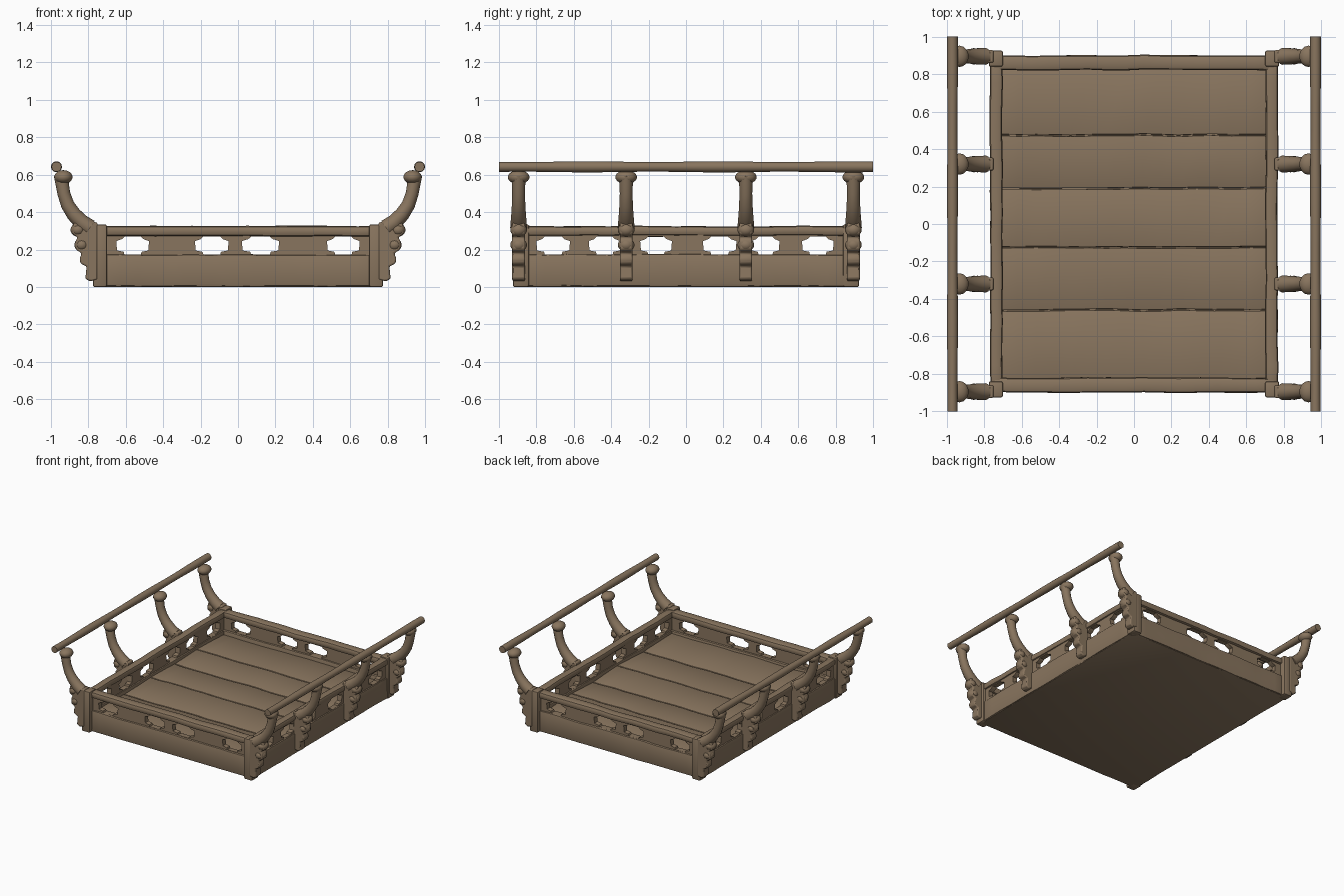
import bpy, bmesh, math
from mathutils import Vector, Matrix, noise

old = bpy.data.objects.get("Cube")
if old:
    bpy.data.objects.remove(old)

wood = bpy.data.materials.new("weathered brown wood")
wood.use_nodes = True
colour = (0.25, 0.178, 0.113, 1)
wood.diffuse_color = colour
wood.node_tree.nodes["Principled BSDF"].inputs["Base Color"].default_value = colour
parts = []


def add(name, data):
    ob = bpy.data.objects.new(name, data)
    bpy.context.collection.objects.link(ob)
    data.materials.append(wood)
    parts.append(ob)
    return ob


def finish(name, bm):
    bmesh.ops.recalc_face_normals(bm, faces=bm.faces)
    me = bpy.data.meshes.new(name)
    bm.to_mesh(me)
    bm.free()
    return add(name, me)


def beam(name, lo, hi, bevel=0.0, wobble=0.0, tilt=0.0):
    """Box between two corners, with rounded edges and a hand-hewn wobble."""
    lo, hi = Vector(lo), Vector(hi)
    size, mid = hi - lo, (lo + hi) / 2
    bm = bmesh.new()
    bmesh.ops.create_cube(bm, size=1, matrix=Matrix.Translation(mid) @ Matrix.Diagonal((*size, 1)))
    if bevel:
        bmesh.ops.bevel(bm, geom=bm.edges[:], offset=bevel, segments=2, profile=0.5, affect='EDGES')
    if wobble:
        long = max(range(3), key=lambda i: size[i])
        edges = [e for e in bm.edges if e.calc_length() > size[long] * 0.8]
        bmesh.ops.subdivide_edges(bm, edges=edges, cuts=14, use_grid_fill=True)
        for v in bm.verts:
            v.co += noise.noise_vector(v.co * 5) * wobble
    for v in bm.verts:
        v.co.z += tilt * (v.co.y - mid.y) / size.y
    return finish(name, bm)


def tube(name, points, radii, flat=1.0, sides=12):
    """Round bar swept through points lying in a plane of constant y."""
    bm = bmesh.new()
    rings = []
    for i, p in enumerate(points):
        a, b = points[max(i - 1, 0)], points[min(i + 1, len(points) - 1)]
        t = (Vector(b) - Vector(a)).normalized()
        out = Vector((0, 1, 0)) if abs(t.y) < 0.5 else Vector((1, 0, 0))
        up = t.cross(out)
        ring = []
        for k in range(sides):
            ang = math.tau * k / sides
            ring.append(bm.verts.new(Vector(p) + radii[i] * (out * math.cos(ang) * flat + up * math.sin(ang))))
        rings.append(ring)
    for r, s in zip(rings, rings[1:]):
        for k in range(sides):
            n = (k + 1) % sides
            bm.faces.new((r[k], r[n], s[n], s[k]))
    bm.faces.new(rings[0])
    bm.faces.new(rings[-1])
    return finish(name, bm)


def knob(name, centre, scale):
    bm = bmesh.new()
    bmesh.ops.create_uvsphere(bm, u_segments=14, v_segments=9, radius=1,
                              matrix=Matrix.Translation(centre) @ Matrix.Diagonal((*scale, 1)))
    return finish(name, bm)


def pierced_panel(name, half, holes, place, turn):
    """Upright strip with notched openings."""
    cu = bpy.data.curves.new(name, 'CURVE')
    cu.dimensions = '2D'
    cu.fill_mode = 'BOTH'
    cu.extrude = 0.02

    def loop(pts):
        sp = cu.splines.new('POLY')
        sp.points.add(len(pts) - 1)
        for q, (u, z) in zip(sp.points, pts):
            q.co = (u, z, 0, 1)
        sp.use_cyclic_u = True

    loop([(-half, 0.13), (half, 0.13), (half, 0.3), (-half, 0.3)])
    for a, b in holes:
        w, c = (b - a) / 2, (a + b) / 2
        right = [(0.5, 0.174), (0.55, 0.188), (0.95, 0.195), (1, 0.245), (0.65, 0.256), (0.5, 0.269)]
        loop([(c + w * u, z) for u, z in right] + [(c - w * u, z) for u, z in reversed(right)])
    tmp = bpy.data.objects.new(name, cu)
    bpy.context.collection.objects.link(tmp)
    bpy.context.view_layer.update()
    me = bpy.data.meshes.new_from_object(tmp.evaluated_get(bpy.context.evaluated_depsgraph_get()))
    bpy.data.objects.remove(tmp)
    me.materials.clear()
    ob = add(name, me)
    ob.location = place
    ob.rotation_euler = (math.pi / 2, 0, turn)


# Base and lapped floor planks
beam("base", (-0.76, -0.89, 0), (0.76, 0.89, 0.125), 0.008)
cuts = [-0.83, -0.46, -0.125, 0.19, 0.475, 0.83]
for i, (a, b) in enumerate(zip(cuts, cuts[1:])):
    beam(f"floor_plank_{i + 1}", (-0.72, a + 0.003, 0.09), (0.72, b - 0.003, 0.147),
         0.006, 0.008, 0.014 if i % 2 else -0.014)

# Low walls, pierced panels and top rails
end_holes = [(-0.65, -0.475), (-0.23, -0.05), (0.02, 0.22), (0.475, 0.65)]
side_holes = [(-0.8, -0.62), (-0.52, -0.35), (-0.245, -0.075), (0.09, 0.27), (0.35, 0.5), (0.62, 0.79)]
for s, end in ((-1, "front"), (1, "back")):
    y0, y1 = sorted((s * 0.825, s * 0.896))
    beam(f"{end}_low_wall", (-0.74, y0, 0.004), (0.74, y1, 0.172), 0.008, 0.006)
    beam(f"{end}_rail", (-0.76, y0 - 0.004, 0.272), (0.76, y1 + 0.004, 0.326), 0.018, 0.007)
    pierced_panel(f"{end}_panel", 0.73, end_holes, (0, s * 0.86, 0), 0)
for s, side in ((-1, "right"), (1, "left")):
    x0, x1 = sorted((s * 0.705, s * 0.765))
    beam(f"{side}_low_wall", (x0, -0.88, 0.004), (x1, 0.88, 0.172), 0.008, 0.006)
    beam(f"{side}_rail", (x0 - 0.003, -0.89, 0.272), (x1 + 0.003, 0.89, 0.324), 0.018, 0.007)
    pierced_panel(f"{side}_panel", 0.87, side_holes, (s * 0.735, 0, 0), math.pi / 2)

# Scrolled brackets carrying the raised handrails
scroll = [(0.75, 0.04), (0.79, 0.03), (0.815, 0.045), (0.808, 0.11), (0.84, 0.125), (0.846, 0.15),
          (0.834, 0.18), (0.866, 0.2), (0.868, 0.245), (0.855, 0.265), (0.885, 0.285), (0.88, 0.34),
          (0.82, 0.35), (0.75, 0.345)]
arm = [(0.79, 0.315), (0.835, 0.345), (0.878, 0.39), (0.91, 0.44), (0.93, 0.5), (0.94, 0.56), (0.95, 0.6)]
arm_radii = [0.045, 0.043, 0.039, 0.036, 0.034, 0.036, 0.034]
for s, side in ((-1, "right"), (1, "left")):
    for n, y in enumerate((-0.895, -0.32, 0.32, 0.895)):
        tag = f"{side}_{n + 1}"
        bm = bmesh.new()
        face = bm.faces.new([bm.verts.new((s * x, y - 0.034, z)) for x, z in scroll])
        ext = bmesh.ops.extrude_face_region(bm, geom=[face])
        bmesh.ops.translate(bm, vec=(0, 0.068, 0), verts=[v for v in ext["geom"] if isinstance(v, bmesh.types.BMVert)])
        ob = finish(f"bracket_scroll_{tag}", bm)
        mod = ob.modifiers.new("rounding", 'BEVEL')
        mod.width, mod.segments = 0.008, 2
        for k, (x, z) in enumerate(((0.835, 0.225), (0.855, 0.305))):
            knob(f"bracket_boss_{tag}_{k + 1}", (s * x, y, z), (0.04, 0.045, 0.036))
        tube(f"bracket_arm_{tag}", [(s * x, y, z) for x, z in arm], arm_radii)
        knob(f"bracket_head_{tag}", (s * 0.932, y, 0.587), (0.05, 0.058, 0.037))
    ys = [-1 + 2 * i / 16 for i in range(17)]
    tube(f"{side}_handrail", [(s * 0.969, y, 0.642) for y in ys],
         [0.0275 + 0.002 * math.sin(y * 9) for y in ys])

# Corner posts
for sx in (-1, 1):
    for sy in (-1, 1):
        x0, x1 = sorted((sx * 0.7, sx * 0.775))
        y0, y1 = sorted((sy * 0.84, sy * 0.926))
        beam(f"corner_post_{'left' if sx > 0 else 'right'}_{'back' if sy > 0 else 'front'}",
             (x0, y0, 0), (x1, y1, 0.335), 0.01)

# Smooth shading with crisp edges
bpy.ops.object.select_all(action='DESELECT')
for ob in parts:
    ob.select_set(True)
bpy.context.view_layer.objects.active = parts[0]
bpy.ops.object.shade_smooth_by_angle(angle=math.radians(40))
